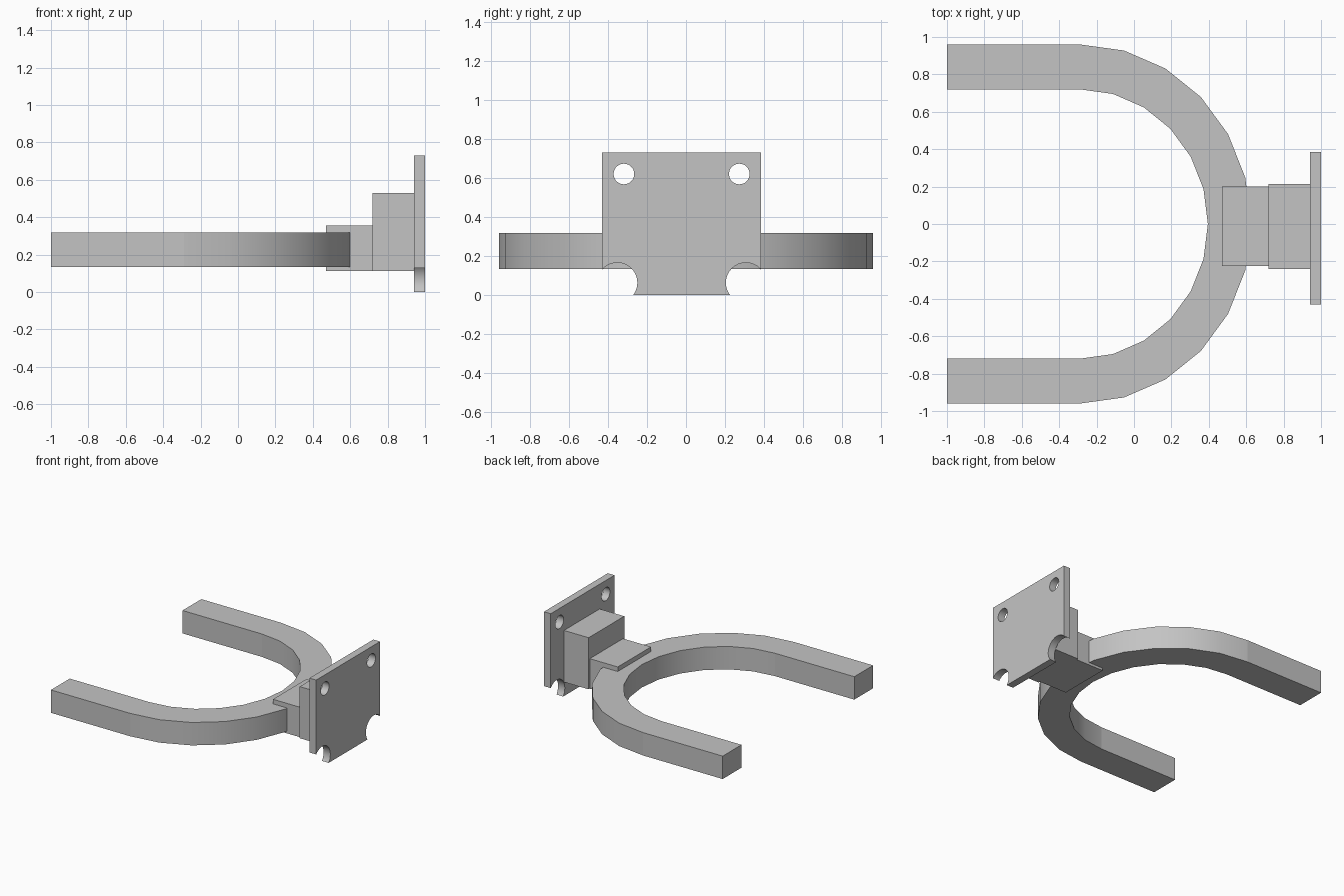
import bpy
import bmesh
import math
from mathutils import Matrix

cube = bpy.data.objects.get("Cube")
if cube:
    bpy.data.objects.remove(cube, do_unlink=True)

GREY = (0.55, 0.55, 0.55, 1)
metal = bpy.data.materials.new("plain grey")
metal.use_nodes = True
metal.diffuse_color = GREY
metal.node_tree.nodes["Principled BSDF"].inputs["Base Color"].default_value = GREY


def make_object(name, bm):
    bmesh.ops.recalc_face_normals(bm, faces=bm.faces)
    mesh = bpy.data.meshes.new(name)
    bm.to_mesh(mesh)
    bm.free()
    mesh.materials.append(metal)
    obj = bpy.data.objects.new(name, mesh)
    bpy.context.collection.objects.link(obj)
    return obj


def box(name, x, y, z):
    """Box from (low, high) pairs along each axis."""
    bm = bmesh.new()
    spans = (x, y, z)
    mid = [(lo + hi) / 2 for lo, hi in spans]
    size = [hi - lo for lo, hi in spans]
    matrix = Matrix.Translation(mid) @ Matrix.Diagonal((*size, 1))
    bmesh.ops.create_cube(bm, size=1, matrix=matrix)
    return make_object(name, bm)


def activate(obj):
    bpy.ops.object.select_all(action='DESELECT')
    obj.select_set(True)
    bpy.context.view_layer.objects.active = obj


def smooth(obj):
    activate(obj)
    bpy.ops.object.shade_smooth_by_angle(angle=math.radians(30))


def drill(obj, y, z, radius):
    """Cut a round hole through obj along x."""
    bm = bmesh.new()
    matrix = Matrix.Translation((0.97, y, z)) @ Matrix.Rotation(math.pi / 2, 4, 'Y')
    bmesh.ops.create_cone(bm, cap_ends=True, segments=32, radius1=radius,
                          radius2=radius, depth=0.2, matrix=matrix)
    cutter = make_object("hole_cutter", bm)
    cutter.hide_render = True
    activate(obj)
    mod = obj.modifiers.new("hole", 'BOOLEAN')
    mod.operation = 'DIFFERENCE'
    mod.solver = 'EXACT'
    mod.object = cutter
    bpy.ops.object.modifier_apply(modifier=mod.name)
    bpy.data.objects.remove(cutter, do_unlink=True)


# Curved yoke: half ring of rectangular section
BEND_X, LOW, HIGH = -0.29, 0.133, 0.318
OUTER, INNER = (0.916, 0.96), (0.685, 0.72)
STEPS = 12
bm = bmesh.new()
rings = []
for i in range(STEPS + 1):
    a = math.pi * (i / STEPS - 0.5)
    corners = ((OUTER, LOW), (OUTER, HIGH), (INNER, HIGH), (INNER, LOW))
    rings.append([bm.verts.new((BEND_X + r[0] * math.cos(a), r[1] * math.sin(a), z))
                  for r, z in corners])
for r0, r1 in zip(rings, rings[1:]):
    for k in range(4):
        n = (k + 1) % 4
        bm.faces.new((r0[k], r0[n], r1[n], r1[k]))
bm.faces.new(rings[0])
bm.faces.new(rings[-1])
smooth(make_object("curved_yoke", bm))

# Straight prongs
for name, side in (("left_prong", 1), ("right_prong", -1)):
    box(name, (-1, BEND_X), sorted((side * INNER[1], side * OUTER[1])), (LOW, HIGH))

# Stepped neck between yoke and plate
box("neck_block", (0.47, 0.72), (-0.225, 0.2), (0.113, 0.355))
box("mount_block", (0.72, 0.94), (-0.24, 0.215), (0.113, 0.53))

# Mounting plate with two bolt holes and two rounded corner notches
plate = box("mounting_plate", (0.94, 1), (-0.43, 0.385), (0, 0.73))
PLATE_MID = -0.0225
for side in (-1, 1):
    drill(plate, PLATE_MID + side * 0.296, 0.62, 0.053)
    drill(plate, PLATE_MID + side * 0.33, 0.062, 0.103)
smooth(plate)
